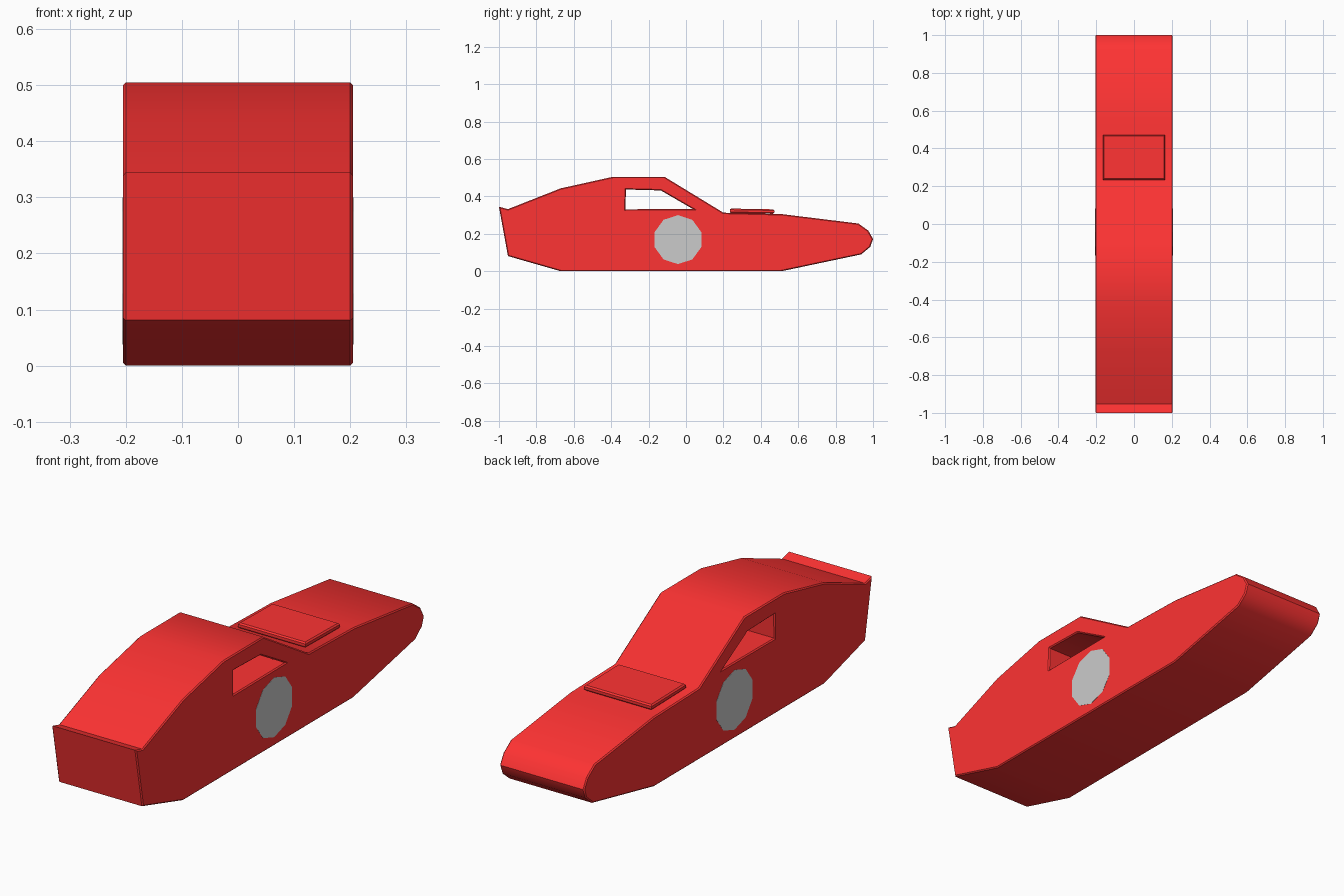
import bpy
import bmesh
from math import radians, pi

if "Cube" in bpy.data.objects:
    bpy.data.objects.remove(bpy.data.objects["Cube"])

red = bpy.data.materials.new("red_paint")
red.diffuse_color = (1.0, 0.033, 0.033, 1)
red.use_nodes = True
red.node_tree.nodes["Principled BSDF"].inputs["Base Color"].default_value = red.diffuse_color


def plate(name, outlines, half_depth, location, rotation, bevel=0.005):
    """Filled flat outline (later outlines are holes) with chamfered rims, as a mesh."""
    curve = bpy.data.curves.new(name, 'CURVE')
    curve.dimensions = '2D'
    curve.fill_mode = 'BOTH'
    curve.extrude = half_depth - bevel
    curve.bevel_depth = bevel
    curve.bevel_resolution = 0
    curve.offset = -bevel
    for pts in outlines:
        spline = curve.splines.new('POLY')
        spline.points.add(len(pts) - 1)
        for p, (u, v) in zip(spline.points, pts):
            p.co = (u, v, 0, 1)
        spline.use_cyclic_u = True
    tmp = bpy.data.objects.new(name + "_curve", curve)
    bpy.context.collection.objects.link(tmp)
    bpy.context.view_layer.update()
    mesh = bpy.data.meshes.new_from_object(
        tmp.evaluated_get(bpy.context.evaluated_depsgraph_get()))
    bpy.data.objects.remove(tmp)
    # weld the strips so that the shading runs across them
    bm = bmesh.new()
    bm.from_mesh(mesh)
    bmesh.ops.remove_doubles(bm, verts=bm.verts, dist=0.0002)
    bmesh.ops.recalc_face_normals(bm, faces=bm.faces)
    bm.to_mesh(mesh)
    bm.free()
    mesh.materials.clear()
    mesh.materials.append(red)
    obj = bpy.data.objects.new(name, mesh)
    obj.location, obj.rotation_euler = location, rotation
    bpy.context.collection.objects.link(obj)
    bpy.ops.object.select_all(action='DESELECT')
    obj.select_set(True)
    bpy.context.view_layer.objects.active = obj
    bpy.ops.object.shade_smooth_by_angle(angle=radians(36))
    return obj


# car body: side profile (y, z) with the window opening cut right through
body = [(-1, 0.345), (-0.952, 0.332), (-0.67, 0.443), (-0.39, 0.505),
        (-0.115, 0.505), (0.2, 0.313), (0.515, 0.305), (0.922, 0.255),
        (0.975, 0.217), (1.0, 0.172), (0.985, 0.13), (0.937, 0.09),
        (0.51, 0.0), (-0.67, 0.0), (-0.952, 0.081)]
window = [(-0.321, 0.437), (-0.135, 0.432), (0.036, 0.333), (-0.324, 0.331)]
plate("car_body", [body, window], 0.205, (0, 0, 0), (pi / 2, 0, pi / 2))

# raised hood panel, tilted along the hood
w, h = 0.164, 0.119
plate("hood_panel", [[(-w, -h), (w, -h), (w, h), (-w, h)]], 0.012,
      (0, 0.353, 0.321), (radians(-1), 0, 0), bevel=0.006)

# plain ten-sided discs, barely proud of each side, one corner at the top
for side, x in (("right", 0.1955), ("left", -0.1955)):
    bpy.ops.mesh.primitive_cylinder_add(
        vertices=10, radius=0.131, depth=0.0204,
        location=(x, -0.043, 0.169), rotation=(pi / 2, pi / 10 + pi / 10, pi / 2))
    disc = bpy.context.object
    disc.name = side + "_side_disc"
    disc.data.name = disc.name
    # local y points up here, so turn the corner that starts on it back upright
    disc.rotation_euler = (pi / 2, 0, pi / 2)
